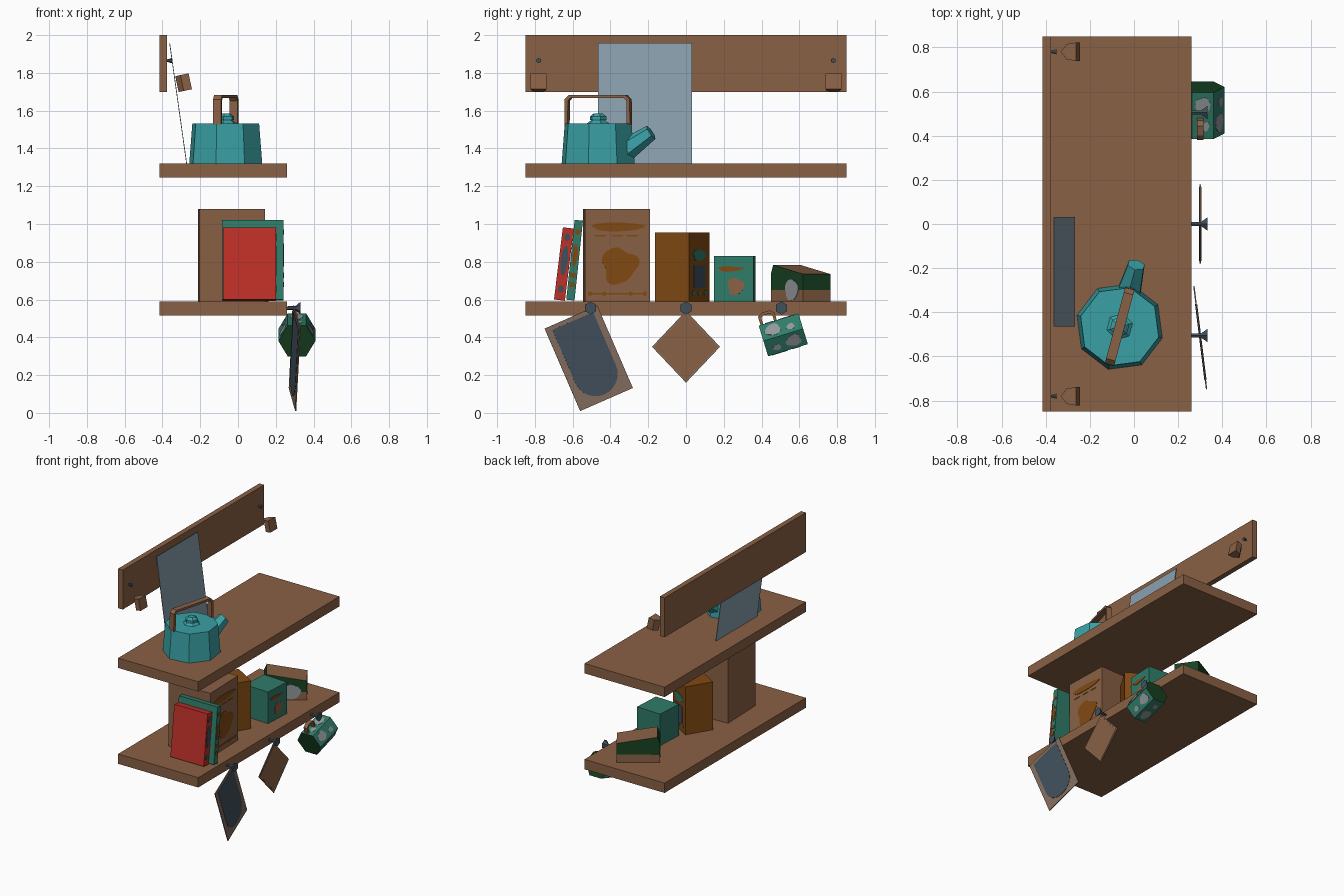
import bpy, bmesh, math
from mathutils import Matrix, Vector

if "Cube" in bpy.data.objects:
    bpy.data.objects.remove(bpy.data.objects["Cube"])

def srgb(h):
    c = [min(1, int(h[i:i+2], 16) / 255 * 1.05) for i in (0, 2, 4)]
    return [((v + .055) / 1.055) ** 2.4 if v > .04 else v / 12.92 for v in c] + [1]

MATS = {}
for n, h in dict(wood="835c42", taupe="7d6859", red="b52e26", kettle_teal="37999d", green_teal="2d7664",
                 amber="7b4612", slate="3e4c57", glass_blue="8398a5", dark_green="163f20", grey="8a9092").items():
    MATS[n] = bpy.data.materials.new(n)
    MATS[n].diffuse_color = srgb(h)

def T(x, y, z): return Matrix.Translation((x, y, z))
def R(a, ax): return Matrix.Rotation(math.radians(a), 4, ax)

def finish(bm, name, M, mats, rule=None):
    bmesh.ops.recalc_face_normals(bm, faces=bm.faces)
    bm.transform(M)
    bm.normal_update()
    if rule:
        for f in bm.faces:
            f.material_index = rule(f)
    me = bpy.data.meshes.new(name)
    bm.to_mesh(me)
    bm.free()
    for m in mats.split():
        me.materials.append(MATS[m])
    ob = bpy.data.objects.new(name, me)
    bpy.context.collection.objects.link(ob)

def prism(name, pts, x0, x1, M, mats, rule=None):
    """Outline in the local y-z plane, extruded along local x."""
    bm = bmesh.new()
    a = [bm.verts.new((x0, y, z)) for y, z in pts]
    b = [bm.verts.new((x1, y, z)) for y, z in pts]
    bm.faces.new(a)
    bm.faces.new(b)
    n = len(a)
    for i in range(n):
        bm.faces.new((a[i], a[(i+1) % n], b[(i+1) % n], b[i]))
    finish(bm, name, M, mats, rule)

def rect(y0, y1, z0, z1): return [(y0, z0), (y1, z0), (y1, z1), (y0, z1)]

def blob(cy, cz, ry, rz, wob=0., n=18):
    out = []
    for i in range(n):
        a = math.tau * i / n
        k = 1 + wob * math.sin(3 * a + 1) + wob * .5 * math.sin(5 * a)
        out.append((cy + ry * k * math.cos(a), cz + rz * k * math.sin(a)))
    return out

def cone(name, p0, p1, r0, r1, n, M, mat):
    p0, p1 = Vector(p0), Vector(p1)
    d = p1 - p0
    bm = bmesh.new()
    bmesh.ops.create_cone(bm, cap_ends=True, segments=n, radius1=r0, radius2=r1, depth=d.length)
    bm.transform(T(*((p0 + p1) / 2)) @ d.to_track_quat('Z', 'Y').to_matrix().to_4x4())
    finish(bm, name, M, mat)

I = Matrix()
# shelves and back board
prism("lower_shelf", rect(-.85, .85, .515, .59), -.415, .26, I, "wood")
prism("upper_shelf", rect(-.85, .85, 1.245, 1.32), -.415, .26, I, "wood")
prism("back_board", rect(-.85, .85, 1.70, 2.0), -.415, -.375, I, "wood")

# wooden pegs and nails at both ends of the board
for s, y in (("left", -.78), ("right", .78)):
    house = [(-.042, .036), (.042, .036), (.035, -.008), (0, -.036), (-.035, -.008)]
    M = T(-.288, y, 1.748) @ R(-12, 'Y') @ R(90, 'Y') @ R(180, 'Z') @ R(180, 'X')
    prism("wood_peg_" + s, [(a, b) for a, b in house], -.043, .043,
          T(-.288, y, 1.748) @ R(-12, 'Y') @ R(90, 'Y') @ R(180, 'X') @ R(180, 'X'), "wood")
    cone("nail_" + s, (-.376, y, 1.865), (-.35, y, 1.865), .006, .014, 6, I, "slate")

# glass pane leaning on the board
lean = math.degrees(math.atan2(.09, .64))
prism("glass_pane", rect(-.465, .032, 0, .645), -.002, .002, T(-.272, 0, 1.32) @ R(-lean, 'Y'), "glass_blue")

# kettle
K = T(-.065, -.465, 0) @ R(-15, 'Z')
cone("kettle_body", (0, 0, 1.32), (0, 0, 1.533), .2, .183, 8, K @ R(90, 'Z'), "kettle_teal")
cone("kettle_lid", (0, 0, 1.532), (0, 0, 1.555), .062, .03, 6, K, "kettle_teal")
cone("kettle_knob", (0, 0, 1.55), (0, 0, 1.568), .046, .046, 6, K, "kettle_teal")
cone("kettle_knob_top", (0, 0, 1.568), (0, 0, 1.585), .046, .025, 6, K, "kettle_teal")
cone("kettle_spout", (0, .12, 1.37), (0, .29, 1.485), .066, .042, 6, K, "kettle_teal")
outer = [(-.18, 1.525), (-.178, 1.66), (-.155, 1.683), (.155, 1.683), (.178, 1.66), (.18, 1.525)]
inner = [(.162, 1.525), (.16, 1.652), (.147, 1.667), (-.147, 1.667), (-.16, 1.652), (-.162, 1.525)]
prism("kettle_handle", outer + inner, -.022, .022, K, "wood")

# leaning books with spine decoration
B = T(0, -.67, .597) @ R(-7, 'X')
prism("red_book", rect(-.029, .029, 0, .385), -.08, .20, B, "red")
prism("red_spine_panel", blob(0, .21, .019, .08), .2, .203, B, "slate")
for i, z in enumerate((.06, .335)):
    prism(f"red_spine_dot_{i}", blob(0, z, .016, .02, n=10), .2, .203, B, "slate")
G = T(0, -.612, .597) @ R(-6, 'X')
prism("green_book", rect(-.022, .022, 0, .425), -.085, .24, G, "green_teal")
prism("green_spine_panel", blob(0, .24, .014, .06, .1), .24, .243, G, "amber")
for i, z in enumerate((.07, .12, .35)):
    prism(f"green_spine_band_{i}", rect(-.014, .014, z, z + .025), .24, .243, G, "amber")

# big brown box with printed panel
W = T(-.035, -.368, .59) @ R(1.7, 'Z')
prism("brown_box", rect(-.173, .173, 0, .49), -.173, .173, W, "wood")
prism("brown_box_banner", blob(0, .395, .138, .024, .06), .173, .176, W, "amber")
prism("brown_box_emblem", blob(.01, .19, .092, .095, .14, 26), .173, .176, W, "amber")
prism("brown_box_rule", rect(-.14, .14, .037, .045), .173, .176, W, "amber")
for i, y in enumerate((-.145, -.07, .07, .145)):
    prism(f"brown_box_dot_{i}", blob(y, .041, .012, .012, n=8), .173, .176, W, "amber")
for i, y in enumerate((-.09, 0, .08)):
    prism(f"brown_box_dash_{i}", rect(y - .03, y + .03, .345, .351), .173, .176, W, "amber")

# turned amber box
A = T(-.045, -.02, .59) @ R(-31, 'Z')
prism("amber_box", rect(-.105, .105, 0, .365), -.105, .105, A, "amber")
A2 = A @ R(90, 'Z')
prism("amber_box_label", rect(-.06, .06, .07, .19), .105, .108, A2, "slate")
prism("amber_box_emblem", blob(0, .245, .065, .03, .1), .105, .108, A2, "green_teal")
for i, y in enumerate((-.06, 0, .06)):
    prism(f"amber_box_dot_{i}", blob(y, .045, .015, .012, n=8), .105, .108, A2, "green_teal")

# small green box
S = T(.055, .258, .59) @ R(-3, 'Z')
prism("green_box", rect(-.105, .105, 0, .24), -.1, .1, S, "green_teal")
prism("green_box_emblem", blob(.01, .08, .044, .045, .1), .1, .103, S, "wood")
prism("green_box_banner", blob(-.02, .172, .065, .014, .15), .1, .103, S, "amber")

# low two-tone box with sloped lid
L = T(-.025, .607, .59) @ R(34.5, 'Z')
prism("low_box_base", rect(-.088, .088, 0, .06), -.15, .15, L, "wood")
prism("low_box_sides", rect(-.088, .088, .06, .145), -.15, .15, L, "dark_green")
L2 = L @ R(-90, 'Z')
L3 = L @ R(90, 'Z')
prism("low_box_lid", [(-.15, .145), (.15, .145), (-.13, .193)], -.088, .088,
      T(-.025, .607, .59) @ R(34.5 - 90, 'Z') , "dark_green wood",
      lambda f: 1 if f.normal.x > .05 and f.normal.z > .05 else 0)
prism("low_box_emblem", blob(.045, .062, .06, .056, .06), .088, .091, L2, "grey")

# hooks on the shelf edge
for s, y in (("left", -.505), ("middle", 0), ("right", .505)):
    cone("hook_shaft_" + s, (.255, y, .555), (.31, y, .555), .009, .012, 6, I, "slate")
    cone("hook_head_" + s, (.305, y, .555), (.332, y, .555), .012, .034, 6, I, "slate")

# hanging slate board
H = T(.30, -.515, .289) @ R(7, 'Z') @ R(23.5, 'X')
prism("hanging_board", rect(-.153, .153, -.238, .238), -.003, .003, H, "taupe")
arch = [(.118, .215), (-.118, .215)]
arch += [(-.118 * math.cos(math.pi * i / 14), -.09 - .118 * math.sin(math.pi * i / 14)) for i in range(15)]
prism("slate_panel", arch, -.005, .005, H, "slate")

# hanging wooden diamond
D = T(.30, 0, .35)
prism("hanging_diamond", [(.18, 0), (0, .19), (-.18, 0), (0, -.19)], -.003, .003, D, "taupe")
prism("diamond_face", [(.167, 0), (0, .177), (-.167, 0), (0, -.177)], -.005, .005, D, "wood")

# hanging six-sided mug
M = T(.312, .515, .413) @ R(17, 'X') @ R(90, 'Z')
hexa = [(.098 * math.cos(math.radians(60 * i)), .098 * math.sin(math.radians(60 * i))) for i in range(6)]
prism("mug_body", hexa, -.11, .11, M, "green_teal dark_green", lambda f: 1 if len(f.verts) == 6 else 0)
for k in range(6):
    P = M @ R(30 + 60 * k, 'X') @ R(90, 'Z')
    s = -1 if k % 2 else 1
    prism(f"mug_spot_big_{k}", blob(.045 * s, 0, .042, .034, .08), .0845, .087, P, "grey")
    prism(f"mug_spot_small_{k}", blob(-.05 * s, .012, .022, .018, .1, 12), .0845, .087, P, "grey")
strap = [(-.1, .075), (-.1, .13), (-.075, .145), (-.03, .145), (-.01, .125), (-.01, .075),
         (-.025, .075), (-.025, .12), (-.035, .13), (-.07, .13), (-.085, .12), (-.085, .075)]
prism("mug_handle", strap, -.015, .015, T(.30, .515, .413) @ R(17, 'X'), "wood")

for m in bpy.data.materials:
    if m.users and not m.is_grease_pencil:
        m.use_nodes = True
        m.node_tree.nodes["Principled BSDF"].inputs["Base Color"].default_value = m.diffuse_color
